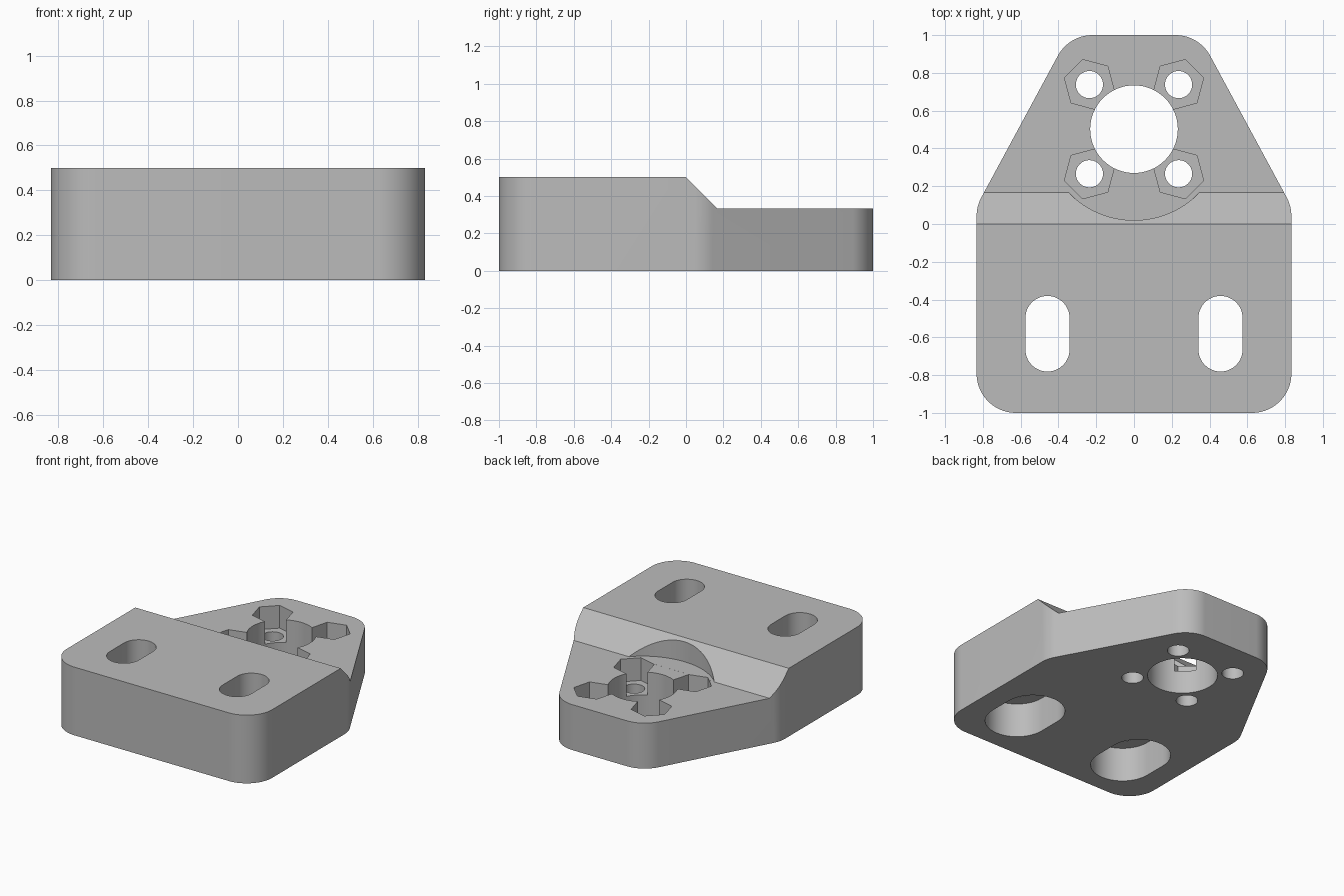
import bpy, bmesh
from math import cos, sin, pi, radians

if "Cube" in bpy.data.objects:
    bpy.data.objects.remove(bpy.data.objects["Cube"], do_unlink=True)

HEIGHT, LOW, NUT_FLOOR, SLOT_LIP = 0.5, 0.3333, 0.1667, 0.25
BORE_Y = 0.502

grey = bpy.data.materials.new("plain grey")
grey.use_nodes = True
grey.diffuse_color = (0.5, 0.5, 0.5, 1)
grey.node_tree.nodes["Principled BSDF"].inputs["Base Color"].default_value = (0.5, 0.5, 0.5, 1)


def arc(cx, cy, r, start, end, steps):
    """Points along an arc, angles in degrees."""
    angles = [radians(start + (end - start) * i / steps) for i in range(steps + 1)]
    return [(cx + r * cos(a), cy + r * sin(a)) for a in angles]


def circle(cx, cy, r, sides, start=0):
    return arc(cx, cy, r, start, start + 360, sides)[:-1]


def slot(cx, cy, r, half):
    return arc(cx, cy + half, r, 0, 180, 24) + arc(cx, cy - half, r, 180, 360, 24)


def prism(name, points, low, high, along_x=False):
    """Extrude a closed outline along z, or a y-z profile along x."""
    place = (lambda p, h: (h, p[0], p[1])) if along_x else (lambda p, h: (p[0], p[1], h))
    bm = bmesh.new()
    base = bm.faces.new([bm.verts.new(place(p, low)) for p in points])
    top = bmesh.ops.extrude_face_region(bm, geom=[base])["geom"]
    verts = [v for v in top if isinstance(v, bmesh.types.BMVert)]
    shift = place((0, 0), high - low)
    bmesh.ops.translate(bm, verts=verts, vec=shift)
    bmesh.ops.recalc_face_normals(bm, faces=bm.faces)
    mesh = bpy.data.meshes.new(name)
    bm.to_mesh(mesh)
    bm.free()
    mesh.materials.append(grey)
    obj = bpy.data.objects.new(name, mesh)
    bpy.context.collection.objects.link(obj)
    return obj


# Plate outline: rounded rectangle tapering to a narrow back
R = 0.2083
half = (arc(0.625, -0.7917, R, -90, 0, 24) + arc(0.625, 0.0417, R, 0, 28.4, 10)
        + arc(0.22, 0.7917, R, 28.4, 90, 18))
plate = prism("mounting_plate", half + [(-x, y) for x, y in reversed(half)], 0, HEIGHT)

cutters = []

# Step down to the thin back with a sloped face
step = [(0, HEIGHT), (HEIGHT - LOW, LOW), (1.2, LOW), (1.2, 0.7), (0, 0.7)]
cutters.append(prism("step_cutter", step, -1, 1, along_x=True))

# Round clearance scooped from the slope, and the central bore
cutters.append(prism("clearance_cutter", circle(0, BORE_Y, 0.482, 96), LOW + 0.0002, 0.8))
cutters.append(prism("bore_cutter", circle(0, BORE_Y, 0.232, 64), -0.1, 0.8))

# Screw holes with hexagonal nut pockets
for sx in (-1, 1):
    for sy in (-1, 1):
        x, y = sx * 0.236, BORE_Y + sy * 0.236
        cutters.append(prism("screw_cutter", circle(x, y, 0.072, 40), -0.1, 0.8))
        cutters.append(prism("nut_cutter", circle(x, y, 0.137, 6, 15 * sx * sy), NUT_FLOOR, 0.8))

    # Mounting slots, wider from below
    cutters.append(prism("slot_cutter", slot(sx * 0.458, -0.581, 0.117, 0.083), -0.1, 0.8))
    cutters.append(prism("slot_recess_cutter", slot(sx * 0.458, -0.581, 0.212, 0.083), -0.1, SLOT_LIP))

# Cut everything out of the plate
bpy.context.view_layer.objects.active = plate
for cutter in cutters:
    cut = plate.modifiers.new("cut", "BOOLEAN")
    cut.operation, cut.solver, cut.object = "DIFFERENCE", "EXACT", cutter
    bpy.ops.object.modifier_apply(modifier=cut.name)
    bpy.data.objects.remove(cutter, do_unlink=True)

# Smooth the curved walls, keep edges crisp
bpy.ops.object.select_all(action="DESELECT")
plate.select_set(True)
bpy.ops.object.shade_smooth_by_angle(angle=radians(20))
